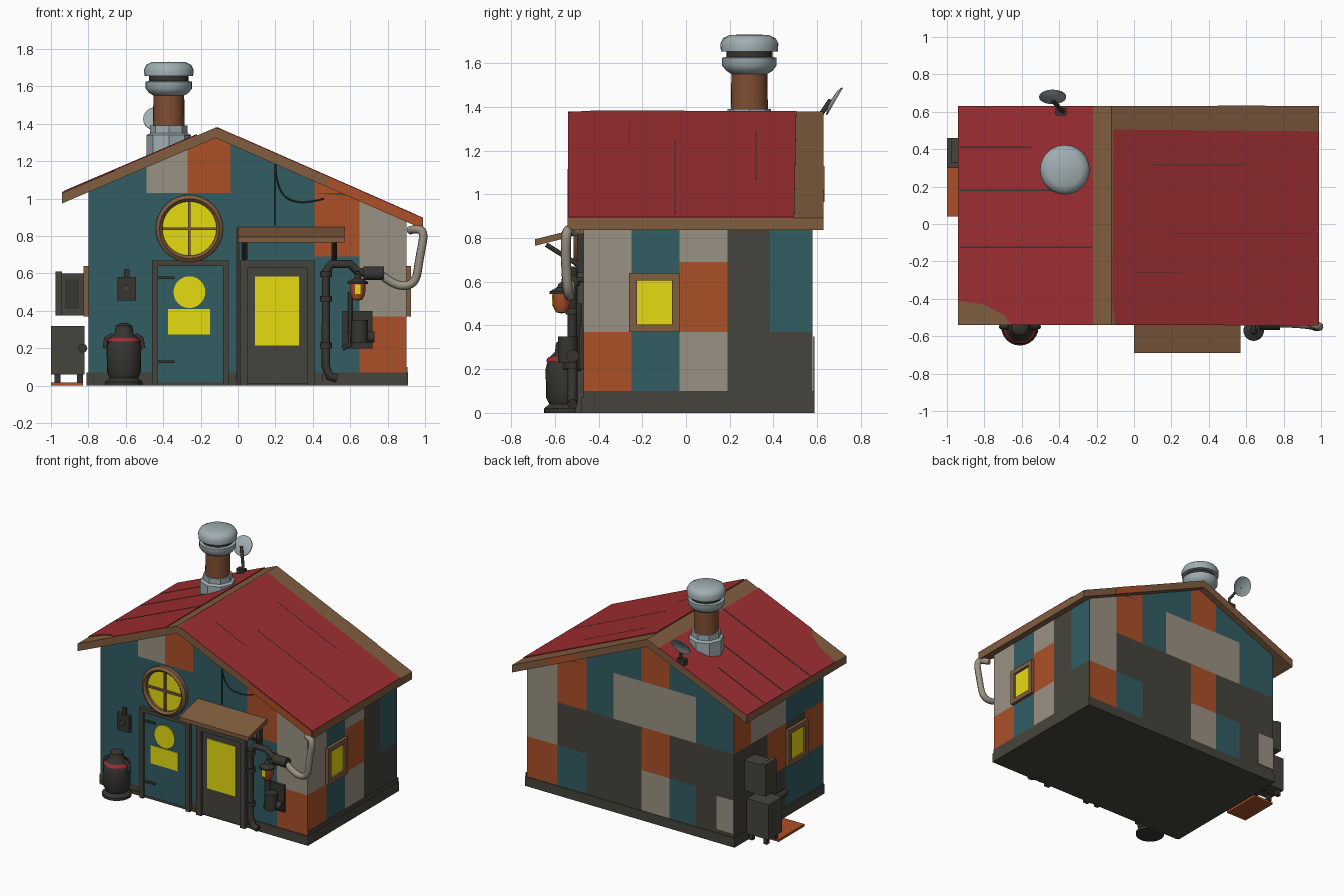
import bpy, bmesh, math
from mathutils import Vector, Matrix

if "Cube" in bpy.data.objects:
    bpy.data.objects.remove(bpy.data.objects["Cube"])


def material(name, rgb):
    lin = [((c / 255 + 0.055) / 1.055) ** 2.4 for c in rgb] + [1]
    m = bpy.data.materials.new(name)
    m.use_nodes = True
    m.diffuse_color = lin
    node = m.node_tree.nodes["Principled BSDF"]
    node.inputs["Base Color"].default_value = lin
    node.inputs["Roughness"].default_value = 0.8
    return m


TEAL = material("teal", (50, 93, 100))
ORANGE = material("orange", (172, 80, 40))
BEIGE = material("beige", (154, 146, 131))
DARK = material("dark_grey", (70, 68, 60))
YELLOW = material("yellow", (238, 226, 18))
RED = material("red", (158, 46, 50))
BROWN = material("brown", (128, 93, 63))
METAL = material("light_metal", (160, 174, 178))
IRON = material("dark_metal", (54, 53, 48))
BRICK = material("brick", (128, 78, 50))
PATCH = {"t": TEAL, "o": ORANGE, "b": BEIGE, "d": DARK}


def finish(name, bm, mats, smooth=False):
    bmesh.ops.recalc_face_normals(bm, faces=bm.faces)
    me = bpy.data.meshes.new(name)
    bm.to_mesh(me)
    bm.free()
    ob = bpy.data.objects.new(name, me)
    bpy.context.collection.objects.link(ob)
    for m in mats:
        me.materials.append(m)
    if smooth:
        bpy.ops.object.select_all(action="DESELECT")
        ob.select_set(True)
        bpy.context.view_layer.objects.active = ob
        bpy.ops.object.shade_smooth_by_angle(angle=math.radians(40))
    return ob


def prism(name, pts, vec, mat):
    bm = bmesh.new()
    f = bm.faces.new([bm.verts.new(p) for p in pts])
    r = bmesh.ops.extrude_face_region(bm, geom=[f], use_keep_orig=True)
    bmesh.ops.translate(bm, vec=Vector(vec), verts=[v for v in r["geom"] if isinstance(v, bmesh.types.BMVert)])
    return finish(name, bm, [mat])


def box(name, x, y, z, mat):
    pts = [(x[0], y[0], z[0]), (x[1], y[0], z[0]), (x[1], y[1], z[0]), (x[0], y[1], z[0])]
    return prism(name, pts, (0, 0, z[1] - z[0]), mat)


def lathe(name, profile, loc, mat, axis=(0, 0, 1), steps=24):
    bm = bmesh.new()
    vs = [bm.verts.new((r, 0, h)) for r, h in profile]
    es = [bm.edges.new(p) for p in zip(vs, vs[1:])]
    bmesh.ops.spin(bm, geom=vs + es, cent=(0, 0, 0), axis=(0, 0, 1), angle=math.tau, steps=steps)
    bmesh.ops.remove_doubles(bm, verts=bm.verts, dist=1e-4)
    rot = Vector((0, 0, 1)).rotation_difference(Vector(axis)).to_matrix().to_4x4()
    bm.transform(Matrix.Translation(loc) @ rot)
    return finish(name, bm, [mat], steps > 8)


def rod(name, a, b, r, mat):
    d = Vector(b) - Vector(a)
    return lathe(name, [(0, 0), (r, 0), (r, d.length), (0, d.length)], a, mat, d, 12)


def tube(name, pts, r, mat, kind="POLY"):
    cu = bpy.data.curves.new(name, "CURVE")
    cu.dimensions, cu.bevel_depth, cu.bevel_resolution, cu.use_fill_caps = "3D", r, 2, True
    sp = cu.splines.new(kind)
    sp.points.add(len(pts) - 1)
    for p, q in zip(sp.points, pts):
        p.co = (*q, 1)
    if kind == "NURBS":
        sp.use_endpoint_u, sp.order_u, sp.resolution_u = True, 3, 6
    cu.materials.append(mat)
    ob = bpy.data.objects.new(name, cu)
    bpy.context.collection.objects.link(ob)
    bpy.ops.object.select_all(action="DESELECT")
    ob.select_set(True)
    bpy.context.view_layer.objects.active = ob
    bpy.ops.object.convert(target="MESH")


RIDGE = -0.12
def roof(x):
    return 1.38 - (0.427 * (RIDGE - x) if x < RIDGE else 0.44 * (x - RIDGE))


# House core and plinth
box("floor_plinth", (-0.81, 0.91), (-0.47, 0.587), (0, 0.07), DARK)
core = [(-0.795, 0.01), (0.895, 0.01), (0.895, 0.9), (RIDGE, 1.35), (-0.795, 1.06)]
prism("house_core", [(x, -0.465, z) for x, z in core], (0, 1.04, 0), DARK)

# Patchwork walls: one word per column, one letter per row from the bottom
XS = [-0.8, -0.49, -0.27, -0.04, 0.19, 0.41, 0.65, 0.9]
YS = [-0.47, -0.25, -0.03, 0.19, 0.385, 0.58]
ROWS = [0.07, 0.37, 0.69, 1.03, 1.4]


def wall(name, place, cols, words, height):
    bm = bmesh.new()
    for u0, u1, word in zip(cols, cols[1:], words.split()):
        for z0, z1, letter in zip(ROWS, ROWS[1:], word):
            us = [u1, RIDGE, u0] if u0 < RIDGE < u1 else [u1, u0]
            top = [(u, max(z0, min(z1, height(u)))) for u in us]
            pts = list(dict.fromkeys([(u0, z0), (u1, z0)] + top))
            if len(pts) > 2:
                f = bm.faces.new([bm.verts.new(place(u, z)) for u, z in pts])
                f.material_index = "tobd".index(letter)
    finish(name, bm, list(PATCH.values()))


gable = lambda x: roof(x) - 0.03
wall("front_wall", lambda u, z: (u, -0.472, z), XS, "tttt tttb ttto tttt tttt ttoo obbb", gable)
wall("back_wall", lambda u, z: (u, 0.582, z), XS, "ddtt tdbt bobo ddbt ddtt tdoo obbb", gable)
wall("left_wall", lambda u, z: (0.902, u, z), YS, "obbb tttt bobb dddd dttt", lambda u: 0.9)
wall("right_wall", lambda u, z: (-0.802, u, z), YS, "totd tdtb dobb ddbb ddob", lambda u: 1.05)
box("front_left_footing", (-0.8, 0.45), (-0.477, -0.465), (0, 0.025), DARK)
box("front_skirting", (0.45, 0.91), (-0.48, -0.465), (0, 0.07), DARK)
box("back_corner_patch", (-0.8, -0.66), (0.582, 0.587), (0.1, 0.35), BEIGE)
box("left_skirting", (0.9, 0.907), (-0.47, 0.587), (0, 0.1), DARK)

# Roof boards with red covering
T = 0.055
section = [(-0.94, 0), (RIDGE, 0), (0.99, 0), (0.99, T), (RIDGE, T), (-0.94, T)]
prism("roof_boards", [(x, -0.54, roof(x) - d) for x, d in section], (0, 1.17, 0), BROWN)


def roof_plate(name, outline, mat, lift=0.006):
    prism(name, [(x, y, roof(x) - 0.003) for x, y in outline], (0, 0, lift + 0.003), mat)


def strip(x0, x1, y0, y1):
    return [(x0, y0), (x1, y0), (x1, y1), (x0, y1)]


roof_plate("right_roof_covering", [(-0.94, -0.41), (-0.8, -0.43), (-0.69, -0.49), (-0.66, -0.54),
                                   (-0.22, -0.54), (-0.22, 0.63), (-0.94, 0.63)], RED)
roof_plate("left_roof_covering", [(-0.1, -0.54), (0.99, -0.54), (0.99, 0.495), (-0.11, 0.505), (-0.115, -0.42)], RED)
for y, x0, x1 in ((0.41, -0.93, -0.55), (0.18, -0.93, -0.4), (-0.125, -0.93, -0.22)):
    roof_plate("roof_seam", strip(x0, x1, y - 0.004, y + 0.004), IRON, 0.008)
for y, x0, x1 in ((0.32, 0.1, 0.6), (-0.05, 0.2, 0.95), (-0.26, 0.0, 0.25)):
    roof_plate("roof_seam", strip(x0, x1, y - 0.002, y + 0.002), IRON, 0.007)
for y, x0, x1 in ((-0.543, 0.48, 0.985), (0.627, 0.45, 0.7)):
    prism("orange_verge", [(x0, y, roof(x0) - T), (x1, y, roof(x1) - T), (x1, y, roof(x1)), (x0, y, roof(x0))],
          (0, 0.006, 0), ORANGE)


# Doors
def frame(name, x0, x1, z0, z1, w, y, mat):
    for a, b, c, d in ((x0, x0 + w, z0, z1), (x1 - w, x1, z0, z1), (x0 + w, x1 - w, z1 - w, z1)):
        box(name, (a, b), (y, -0.465), (c, d), mat)


frame("workshop_door_frame", -0.46, -0.05, 0, 0.67, 0.03, -0.5, DARK)
box("workshop_door", (-0.43, -0.08), (-0.485, -0.465), (0.02, 0.64), TEAL)
lathe("door_porthole", [(0, 0), (0.085, 0), (0.085, 0.008), (0, 0.008)], (-0.26, -0.485, 0.5), YELLOW, (0, -1, 0))
box("door_pane", (-0.375, -0.15), (-0.492, -0.484), (0.275, 0.41), YELLOW)
for z in (0.12, 0.57):
    box("door_hinge", (-0.44, -0.34), (-0.494, -0.48), (z, z + 0.015), IRON)
frame("entry_door_frame", 0.01, 0.41, 0, 0.67, 0.04, -0.505, DARK)
box("entry_door", (0.05, 0.37), (-0.488, -0.465), (0.01, 0.63), DARK)
box("entry_door_pane", (0.09, 0.325), (-0.495, -0.487), (0.215, 0.585), YELLOW)
box("door_gap", (-0.01, 0.01), (-0.479, -0.465), (0, 0.84), IRON)

# Round window
lathe("round_window_frame", [(0.145, 0), (0.145, 0.03), (0.16, 0.045), (0.18, 0.03), (0.18, 0)],
      (-0.26, -0.47, 0.84), BROWN, (0, -1, 0), 32)
lathe("round_window_glass", [(0, 0), (0.15, 0), (0.15, 0.009), (0, 0.009)], (-0.26, -0.471, 0.84), YELLOW, (0, -1, 0), 32)
box("window_bar", (-0.267, -0.253), (-0.495, -0.475), (0.69, 0.99), BROWN)
box("window_bar", (-0.41, -0.11), (-0.495, -0.475), (0.833, 0.847), BROWN)

# Side windows
for x, s in ((0.9, 1), (-0.8, -1)):
    span = lambda d: tuple(sorted((x - s * 0.01, x + s * d)))
    for y, z in (((-0.26, -0.225), (0.37, 0.64)), ((-0.065, -0.03), (0.37, 0.64)),
                 ((-0.225, -0.065), (0.37, 0.405)), ((-0.225, -0.065), (0.605, 0.64))):
        box("side_window_frame", span(0.025), y, z, BROWN)
    box("side_window_glass", span(0.009), (-0.225, -0.065), (0.405, 0.605), YELLOW)

# Awning and brackets
prism("awning", [(0, -0.69, 0.765), (0, -0.47, 0.82), (0, -0.47, 0.85), (0, -0.69, 0.795)], (0.57, 0, 0), BROWN)
for x in (0.02, 0.5):
    box("awning_post", (x, x + 0.03), (-0.5, -0.465), (0.64, 0.82), IRON)
    tube("awning_brace", [(x + 0.015, -0.48, 0.67), (x + 0.015, -0.64, 0.77)], 0.011, IRON)

# Pipework, hose and cable
tube("drain_pipe", [(0.53, -0.52, 0.04), (0.49, -0.52, 0.05), (0.47, -0.52, 0.1), (0.47, -0.52, 0.61),
                    (0.5, -0.52, 0.65), (0.6, -0.52, 0.65), (0.64, -0.52, 0.61), (0.7, -0.52, 0.6)], 0.023, IRON)
for z in (0.2, 0.45, 0.58):
    rod("pipe_collar", (0.47, -0.52, z), (0.47, -0.52, z + 0.03), 0.032, IRON)
rod("hose_coupling", (0.67, -0.53, 0.6), (0.78, -0.53, 0.6), 0.036, IRON)
tube("flexible_hose", [(0.77, -0.53, 0.59), (0.84, -0.53, 0.53), (0.95, -0.54, 0.54), (0.97, -0.55, 0.68),
                       (1.0, -0.55, 0.83), (0.94, -0.53, 0.84), (0.92, -0.5, 0.83)], 0.023, BEIGE, "NURBS")
tube("thin_pipe", [(0.6, -0.49, 0.5), (0.6, -0.49, 0.22), (0.56, -0.49, 0.2)], 0.012, IRON)
tube("hanging_cable", [(0.2, -0.48, 1.2), (0.2, -0.48, 1.05), (0.32, -0.48, 0.96), (0.46, -0.48, 1.0)], 0.004, IRON, "NURBS")
tube("wall_cable", [(0.2, -0.477, 1.2), (0.2, -0.477, 0.86)], 0.004, IRON)

# Lantern
LAMP = (0.64, -0.57, 0)
lathe("lantern_cap", [(0, 0.6), (0.015, 0.59), (0.02, 0.575), (0.055, 0.555), (0.055, 0.545), (0, 0.545)], LAMP, IRON)
lathe("lantern_shade", [(0.042, 0.55), (0.04, 0.49), (0.025, 0.46), (0, 0.455)], LAMP, ORANGE)
box("lantern_glow", (0.625, 0.655), (-0.614, -0.606), (0.49, 0.54), YELLOW)
tube("lantern_arm", [(0.64, -0.47, 0.61), (0.64, -0.57, 0.6)], 0.012, IRON)

# Pump under the lantern
box("pump_plate", (0.56, 0.72), (-0.49, -0.465), (0.2, 0.4), IRON)
rod("pump_body", (0.65, -0.54, 0.23), (0.65, -0.54, 0.35), 0.045, IRON)
rod("pump_motor", (0.6, -0.52, 0.26), (0.73, -0.52, 0.26), 0.03, IRON)

# Gas tank
TANK = (-0.61, -0.55, 0)
lathe("tank", [(0, 0), (0.1, 0), (0.1, 0.02), (0.075, 0.04), (0.09, 0.07), (0.093, 0.2), (0.08, 0.25),
               (0.05, 0.28), (0.045, 0.32), (0.02, 0.335), (0, 0.335)], TANK, IRON)
lathe("tank_mark", [(0.078, 0.256), (0.086, 0.247), (0.091, 0.235), (0.08, 0.235)], TANK, RED)
for s in (-1, 1):
    tube("tank_handle", [(-0.61 + s * a, -0.55, z) for a, z in ((0.06, 0.27), (0.095, 0.25), (0.1, 0.2))], 0.013, IRON)

# Switch box on the front wall
box("switch_box", (-0.645, -0.545), (-0.5, -0.465), (0.455, 0.58), IRON)
box("switch_stem", (-0.61, -0.58), (-0.49, -0.465), (0.58, 0.625), IRON)
rod("switch_knob", (-0.595, -0.5, 0.52), (-0.595, -0.52, 0.52), 0.02, DARK)

# Generator, meter box and ground plate beside the house
box("generator", (-1.0, -0.82), (0.3, 0.46), (0.06, 0.32), DARK)
for x in (-0.98, -0.86):
    for y in (0.32, 0.42):
        box("generator_foot", (x, x + 0.03), (y, y + 0.03), (0.015, 0.07), IRON)
tube("generator_pipe", [(-0.83, 0.35, 0.2), (-0.83, 0.02, 0.2)], 0.025, IRON)
box("meter_box", (-0.94, -0.8), (0.34, 0.46), (0.375, 0.6), DARK)
box("meter_door", (-0.975, -0.94), (0.33, 0.46), (0.375, 0.61), DARK)
box("meter_panel", (-0.925, -0.85), (0.334, 0.342), (0.41, 0.57), IRON)
box("ground_plate", (-1.0, -0.83), (0.04, 0.34), (0, 0.018), ORANGE)

# Chimney
FLUE = (-0.37, 0.29, 0)
lathe("chimney_foot", [(0.12, 1.2), (0.12, 1.34), (0.1, 1.35), (0.1, 1.39), (0, 1.39)], FLUE, METAL, steps=8)
lathe("chimney_stack", [(0.085, 1.38), (0.082, 1.57)], FLUE, BRICK)
lathe("chimney_collar", [(0.08, 1.55), (0.105, 1.565), (0.125, 1.59), (0.125, 1.625), (0.1, 1.63), (0, 1.63)], FLUE, METAL)
lathe("chimney_vent", [(0.105, 1.62), (0.105, 1.665)], FLUE, IRON)
lathe("chimney_cap", [(0, 1.655), (0.13, 1.655), (0.133, 1.69), (0.12, 1.715), (0.09, 1.73), (0, 1.732)], FLUE, METAL)

# Satellite dish
lathe("dish", [(0, 0), (0.045, 0.004), (0.072, 0.014), (0.072, 0.02), (0.045, 0.01), (0, 0.006)],
      (-0.435, 0.665, 1.435), METAL, (0, 0.86, -0.5))
tube("dish_arm", [(-0.38, 0.6, 1.24), (-0.38, 0.6, 1.34), (-0.435, 0.66, 1.43)], 0.011, IRON)
box("dish_clamp", (-0.42, -0.36), (0.58, 0.62), (1.24, 1.3), IRON)
